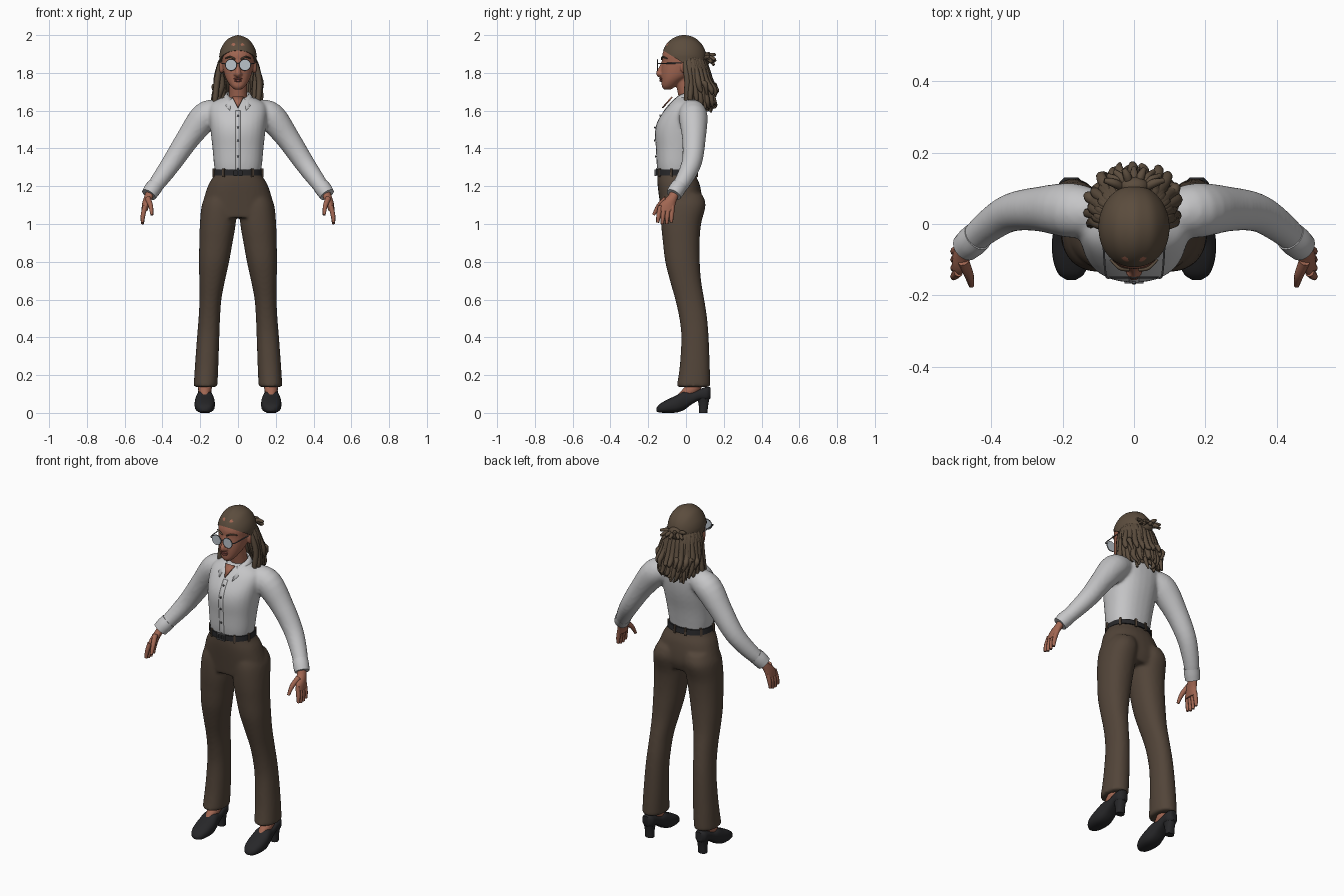
import bpy, bmesh, math, random
from mathutils import Vector, Matrix

random.seed(4)
if "Cube" in bpy.data.objects:
    bpy.data.objects.remove(bpy.data.objects["Cube"])


def material(name, r, g, b):
    m = bpy.data.materials.new(name)
    m.use_nodes = True
    m.diffuse_color = (r, g, b, 1)
    m.node_tree.nodes["Principled BSDF"].inputs["Base Color"].default_value = (r, g, b, 1)
    return m


SHIRT = material("light grey cotton", .56, .56, .57)
CLOTH = material("brown trouser cloth", .085, .059, .041)
HAIR = material("brown hair", .105, .073, .047)
SKIN = material("warm skin", .36, .135, .085)
LIPS = material("dark rose lips", .23, .07, .055)
LEATHER = material("black leather", .02, .02, .022)
METAL = material("dark metal", .09, .09, .095)
GLASS = material("pale lens", .5, .55, .6)


def resample(rows, k=4):
    """Smooth rows of numbers by Catmull-Rom."""
    rows = [Vector(r) for r in rows]
    out = []
    for i in range(len(rows) - 1):
        a, b, c, d = rows[max(i - 1, 0)], rows[i], rows[i + 1], rows[min(i + 2, len(rows) - 1)]
        for j in range(k):
            t = j / k
            out.append(b + (c - a) * (t / 2) + (a * 2 - b * 5 + c * 4 - d) * (t * t / 2)
                       + (b * 3 - a - c * 3 + d) * (t ** 3 / 2))
    return out + [rows[-1]]


def skin_rings(bm, rings):
    loops = [[bm.verts.new(p) for p in ring] for ring in rings]
    n = len(loops[0])
    for a, b in zip(loops, loops[1:]):
        for i in range(n):
            bm.faces.new((a[i], a[(i + 1) % n], b[(i + 1) % n], b[i]))
    bm.faces.new(loops[0][::-1])
    bm.faces.new(loops[-1])


def oval(n=28, power=2.0):
    for i in range(n):
        a = math.tau * i / n
        c, s = math.cos(a), math.sin(a)
        yield math.copysign(abs(c) ** (2 / power), c), math.copysign(abs(s) ** (2 / power), s)


def stack(bm, rows, power=2.0, k=4):
    """Level rings: height, centre x, half width, front y, back y."""
    skin_rings(bm, [[(cx + rx * u, (f + b) / 2 + (b - f) / 2 * v, z) for u, v in oval(28, power)]
                    for z, cx, rx, f, b in resample(rows, k)])


def tube(bm, rows, n=12, k=4):
    """Round tube along a path: x, y, z, radius."""
    pts = resample(rows, k)
    pos = [p.to_3d() for p in pts]
    rings, old, side = [], None, None
    for i, p in enumerate(pts):
        tan = (pos[min(i + 1, len(pos) - 1)] - pos[max(i - 1, 0)]).normalized()
        side = tan.orthogonal().normalized() if old is None else old.rotation_difference(tan) @ side
        old, up = tan, tan.cross(side)
        rings.append([pos[i] + (side * u + up * v) * p[3] for u, v in oval(n)])
    skin_rings(bm, rings)


def ball(bm, loc, size, seg=20):
    bmesh.ops.create_uvsphere(bm, u_segments=seg, v_segments=seg // 2, radius=1,
                              matrix=Matrix.Translation(loc) @ Matrix.Diagonal((*size, 1)))


def box(bm, loc, size, turn=0):
    bmesh.ops.create_cube(bm, size=1, matrix=Matrix.Translation(loc) @ Matrix.Rotation(turn, 4, "Z")
                          @ Matrix.Diagonal((*size, 1)))


def finish(name, bm, mat, mirror=False, voxel=0, solid=0, angle=50):
    bmesh.ops.recalc_face_normals(bm, faces=bm.faces)
    me = bpy.data.meshes.new(name)
    bm.to_mesh(me)
    bm.free()
    me.materials.append(mat)
    ob = bpy.data.objects.new(name, me)
    bpy.context.collection.objects.link(ob)
    if mirror:
        ob.modifiers.new("mirror", "MIRROR").use_mirror_merge = False
    if solid:
        ob.modifiers.new("thickness", "SOLIDIFY").thickness = solid
    if voxel:
        r = ob.modifiers.new("blend", "REMESH")
        r.mode, r.voxel_size, r.use_smooth_shade = "VOXEL", voxel, True
        s = ob.modifiers.new("relax", "SMOOTH")
        s.factor, s.iterations = .5, 6
    bpy.ops.object.select_all(action="DESELECT")
    bpy.context.view_layer.objects.active = ob
    ob.select_set(True)
    if voxel:
        bpy.ops.object.shade_smooth()
    else:
        bpy.ops.object.shade_smooth_by_angle(angle=math.radians(angle))
    return ob


# Trousers: pelvis plus a mirrored flared leg, blended together
bm = bmesh.new()
stack(bm, [(1.285, 0, .12, -.15, .045), (1.25, 0, .132, -.152, .055), (1.2, 0, .16, -.15, .075),
           (1.1, 0, .19, -.137, .088), (1.035, 0, .197, -.128, .07)], 2.3)
stack(bm, [(1.16, .09, .075, -.12, .085), (1.1, .1, .092, -.133, .104), (1, .107, .095, -.132, .08),
           (.9, .117, .088, -.122, .072), (.8, .127, .08, -.11, .073), (.7, .137, .068, -.085, .08),
           (.6, .146, .058, -.057, .097), (.5, .152, .057, -.035, .112), (.4, .158, .059, -.025, .12),
           (.25, .166, .062, -.033, .126), (.137, .172, .063, -.05, .128)], 2.2)
finish("trousers", bm, CLOTH, mirror=True, voxel=.009)

# Shirt: torso and sleeves, blended together
bm = bmesh.new()
TORSO = [(1.27, 0, .12, -.148, .044), (1.32, 0, .128, -.155, .052), (1.4, 0, .135, -.159, .067),
         (1.48, 0, .144, -.164, .087), (1.54, 0, .15, -.152, .098), (1.6, 0, .155, -.117, .102),
         (1.64, 0, .14, -.085, .095), (1.67, 0, .085, -.055, .07)]
stack(bm, TORSO, 2.3)
tube(bm, [(.1, .03, 1.6, .062), (.175, .038, 1.568, .077), (.265, .042, 1.452, .063),
          (.345, .032, 1.332, .054), (.41, -.008, 1.24, .046), (.462, -.055, 1.17, .038)], 20)
finish("shirt", bm, SHIRT, mirror=True, voxel=.009)

bm = bmesh.new()
tube(bm, [(.438, -.034, 1.203, .043), (.455, -.05, 1.18, .044), (.472, -.065, 1.155, .041)], 20)
finish("cuffs", bm, SHIRT, mirror=True)

# Button strip and buttons follow the torso front
bm = bmesh.new()
front = [(r[3], r[0]) for r in resample(TORSO[:6])]
for (y0, z0), (y1, z1) in zip(front, front[1:]):
    bm.faces.new([bm.verts.new(p) for p in ((-.014, y0, z0), (.014, y0, z0), (.014, y1, z1), (-.014, y1, z1))])
bmesh.ops.remove_doubles(bm, verts=bm.verts, dist=.0001)
finish("button_strip", bm, SHIRT, solid=.008)
bm = bmesh.new()
for y, z in front[2::4]:
    ball(bm, (0, y - .004, z), (.006, .004, .006), 10)
finish("buttons", bm, METAL)

# Open collar with front points
bm = bmesh.new()
edges = []
for i in range(25):
    u = i / 12 - 1
    a = u * math.radians(151)
    s, c = math.sin(a), math.cos(a)
    top = (.062 * s, -.002 + .066 * c, 1.702 - .04 * abs(u) ** 3)
    low = (.088 * s, -.005 + (.128 if c < 0 else .088) * c, 1.662 - .06 * abs(u) ** 4)
    edges.append((bm.verts.new(top), bm.verts.new(low)))
for a, b in zip(edges, edges[1:]):
    bm.faces.new((a[0], b[0], b[1], a[1]))
finish("collar", bm, SHIRT, solid=.009)
bm = bmesh.new()
bm.faces.new([bm.verts.new(p) for p in ((-.03, -.07, 1.67), (.03, -.07, 1.67), (0, -.122, 1.612))])
finish("neck_opening", bm, SKIN, solid=.008)

# Belt, buckle and loops
bm = bmesh.new()
stack(bm, [(1.257, 0, .131, -.159, .061), (1.288, 0, .127, -.159, .056)], 2.3, 1)
finish("belt", bm, LEATHER)
bm = bmesh.new()
for x in (-.024, .024, 0):
    box(bm, (x, -.162, 1.272), (.006, .01, .034))
for z in (1.257, 1.287):
    box(bm, (0, -.162, z), (.054, .01, .005))
finish("buckle", bm, METAL)
bm = bmesh.new()
for deg in (35, 75, 125, 165):
    a = math.radians(deg)
    box(bm, (.132 * math.sin(a), -.05 - .11 * math.cos(a), 1.272), (.012, .012, .046), a)
finish("belt_loops", bm, CLOTH, mirror=True)

# Hands with four fingers and a thumb
bm = bmesh.new()
stack(bm, [(1.185, .457, .024, -.08, -.03), (1.15, .471, .024, -.095, -.04), (1.11, .486, .021, -.135, -.055),
           (1.07, .495, .016, -.15, -.062)])
for i in range(4):
    drop = .008 * abs(i - 1.4)
    tube(bm, [(.492, -.135 + .021 * i, 1.095, .013), (.503, -.145 + .023 * i, 1.045, .012),
              (.506, -.15 + .024 * i, .996 + drop, .008)], 8)
tube(bm, [(.478, -.105, 1.135, .016), (.462, -.145, 1.095, .013), (.456, -.172, 1.048, .008)], 8)
finish("hands", bm, SKIN, mirror=True)

# Pumps with block heels
bm = bmesh.new()
shoe = [(-.157, .012, .008, .024), (-.14, .036, .002, .046), (-.1, .051, 0, .07), (-.05, .054, .002, .093),
        (-.01, .048, .016, .115), (.03, .042, .045, .11), (.07, .038, .066, .125), (.11, .036, .066, .138),
        (.13, .02, .078, .135)]
skin_rings(bm, [[(.176 + w * u, y, (lo + hi) / 2 + (hi - lo) / 2 * v) for u, v in oval(20, 2.6)]
                for y, w, lo, hi in resample(shoe)])
stack(bm, [(.1, .176, .034, .048, .13), (.05, .176, .026, .066, .119), (0, .176, .025, .07, .113)], 2.5)
finish("shoes", bm, LEATHER, mirror=True)
bm = bmesh.new()
tube(bm, [(.174, .06, .2, .036), (.175, .045, .14, .038), (.176, 0, .102, .03), (.176, -.03, .08, .022)])
finish("feet", bm, SKIN, mirror=True)

# Head, neck, nose and ears
bm = bmesh.new()
stack(bm, [(1.712, 0, .018, -.118, -.08), (1.728, 0, .037, -.128, -.055), (1.755, 0, .056, -.13, -.02),
           (1.785, 0, .07, -.132, .03), (1.82, 0, .079, -.131, .065), (1.86, 0, .085, -.126, .085),
           (1.9, 0, .087, -.125, .09), (1.95, 0, .072, -.105, .075), (1.98, 0, .035, -.07, .04)], 2.15)
tube(bm, [(0, .03, 1.6, .056), (0, .01, 1.67, .048), (0, -.015, 1.79, .048)], 20)
tube(bm, [(0, -.12, 1.86, .009), (0, -.134, 1.825, .011), (0, -.144, 1.797, .016), (0, -.13, 1.78, .01)])
for side in (-1, 1):
    ball(bm, (.013 * side, -.136, 1.793), (.011, .012, .009), 12)
    ball(bm, (.088 * side, -.01, 1.83), (.012, .02, .034), 14)
finish("head", bm, SKIN, voxel=.005)
bm = bmesh.new()
ball(bm, (0, -.13, 1.769), (.023, .012, .0055))
ball(bm, (0, -.129, 1.759), (.02, .012, .007))
finish("lips", bm, LIPS)
bm = bmesh.new()
tube(bm, [(.014, -.129, 1.872, .004), (.04, -.124, 1.884, .005), (.066, -.1, 1.877, .003)], 8)
finish("eyebrows", bm, HAIR, mirror=True)

# Round glasses
bm = bmesh.new()
bmesh.ops.create_cone(bm, cap_ends=True, segments=24, radius1=.028, radius2=.028, depth=.006,
                      matrix=Matrix.Translation((.037, -.15, 1.842)) @ Matrix.Rotation(math.pi / 2, 4, "X"))
finish("lenses", bm, GLASS, mirror=True)
bm = bmesh.new()
ring = [(.037 + .029 * u, -.15, 1.842 + .029 * v, .0025) for u, v in oval(24)]
tube(bm, ring + ring[:1], 6, 1)
tube(bm, [(.066, -.15, 1.848, .003), (.08, -.138, 1.85, .003), (.088, -.01, 1.852, .003)], 6)
tube(bm, [(.009, -.15, 1.848, .0025), (0, -.152, 1.852, .0025)], 6)
finish("glasses_frame", bm, METAL, mirror=True)

# Combed-back hair cap, ridged and cut along the hairline
bm = bmesh.new()
bmesh.ops.create_uvsphere(bm, u_segments=64, v_segments=32, radius=1)
for v in bm.verts:
    x, y, z = v.co
    ridge = 1 - .022 * (1 - math.cos(16 * math.atan2(x, z + .6))) / 2
    v.co = Vector((.1 * x, -.01 + .119 * y, 1.875 + .125 * z * ridge)) if z > 0 else \
        Vector((.1 * x * ridge, -.01 + .119 * y, 1.875 + .125 * z))
cut = bmesh.ops.bisect_plane(bm, geom=bm.verts[:] + bm.edges[:] + bm.faces[:], plane_co=(0, -.12, 1.918),
                             plane_no=(0, .62, 1), clear_inner=True)
bmesh.ops.holes_fill(bm, edges=[e for e in cut["geom_cut"] if isinstance(e, bmesh.types.BMEdge)])
finish("hair_cap", bm, HAIR)

# Hanging locks in two layers around the sides and back
bm = bmesh.new()
for count, spread, reach, low in ((19, 104, 1, 1.645), (15, 88, .78, 1.63), (11, 70, 1.08, 1.70)):
    for i in range(count):
        a = math.radians(spread) * (2 * i / (count - 1) - 1)
        s, c = math.sin(a), math.cos(a)
        j = lambda m: random.uniform(-m, m)
        tube(bm, [(.075 * s, .01 + .075 * c, 1.89, .011), (.1 * s, .02 + .088 * c, 1.83, .015),
                  (.113 * s * reach + j(.006), .03 + .095 * c * reach, 1.75 + j(.01), .016),
                  (.122 * s * reach + j(.012), .035 + .115 * c * reach + j(.008), low + .025 + j(.02), .014),
                  (.118 * s * reach + j(.014), .037 + .125 * c * reach, low - .02 + j(.02), .006)], 8, 3)
finish("hanging_locks", bm, HAIR)

# Tied-back knot with short loose ends
bm = bmesh.new()
ball(bm, (0, .105, 1.875), (.042, .028, .035))
for i in range(9):
    a = math.radians(-80 + 20 * i)
    s, c = math.sin(a), math.cos(a)
    rise = random.uniform(-.03, .04)
    tube(bm, [(.03 * s, .1, 1.875, .011), (.055 * s, .11 + .025 * c, 1.88 + rise / 2, .012),
              (.085 * s, .115 + .042 * c, 1.87 + rise, .007)], 8)
finish("hair_knot", bm, HAIR)
